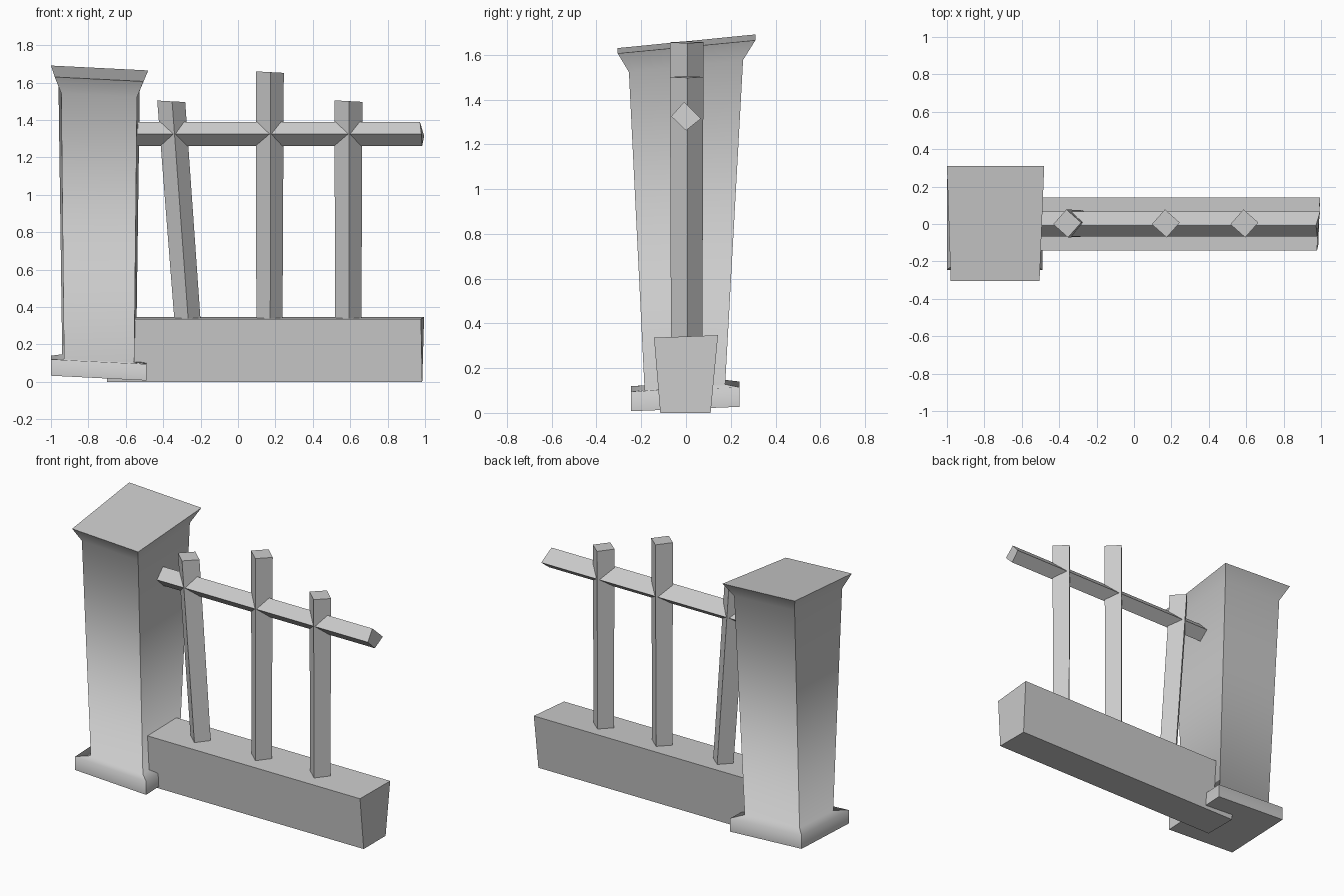
import bpy, bmesh, math

cube = bpy.data.objects.get("Cube")
if cube:
    bpy.data.objects.remove(cube, do_unlink=True)

stone = bpy.data.materials.new("plain grey")
stone.use_nodes = True
GREY = (0.6, 0.6, 0.6, 1)
stone.diffuse_color = GREY
stone.node_tree.nodes["Principled BSDF"].inputs["Base Color"].default_value = GREY


def loft(name, rings, smooth=False):
    """Skin four-sided rings of points, with both ends capped."""
    bm = bmesh.new()
    loops = [[bm.verts.new(p) for p in ring] for ring in rings]
    for a, b in zip(loops, loops[1:]):
        for i in range(4):
            j = (i + 1) % 4
            bm.faces.new((a[i], a[j], b[j], b[i])).smooth = smooth
    bm.faces.new(loops[0][::-1])
    bm.faces.new(loops[-1])
    # Corner edges and cap borders stay crisp
    for loop in loops:
        for v in loop:
            for e in v.link_edges:
                ring_edge = e.other_vert(v) in loop
                if not ring_edge or loop in (loops[0], loops[-1]):
                    e.smooth = False
    bmesh.ops.recalc_face_normals(bm, faces=bm.faces)
    mesh = bpy.data.meshes.new(name)
    bm.to_mesh(mesh)
    bm.free()
    mesh.materials.append(stone)
    obj = bpy.data.objects.new(name, mesh)
    bpy.context.collection.objects.link(obj)
    return obj


def pillar_ring(front, back, x_front, x_back, z, rise):
    """Ring that leans up to the back by rise and down to the right."""
    corners = [(x_front[0], front), (x_front[1], front),
               (x_back[1], back), (x_back[0], back)]
    mid = (front + back) / 2
    return [(x, y, z + rise * (y - mid) / (back - front) - 0.05 * (x + 0.74))
            for x, y in corners]


# Stone pillar: foot, skirt, tapered shaft and flared cap
loft("pillar", [
    pillar_ring(-0.245, 0.24, (-1.0, -0.49), (-1.0, -0.485), 0.03, 0.02),
    pillar_ring(-0.245, 0.24, (-1.0, -0.49), (-1.0, -0.485), 0.117, 0.02),
    pillar_ring(-0.185, 0.175, (-0.93, -0.555), (-0.94, -0.545), 0.125, 0.025),
    pillar_ring(-0.255, 0.255, (-0.945, -0.54), (-0.96, -0.525), 1.56, 0.055),
    pillar_ring(-0.305, 0.31, (-0.98, -0.505), (-1.0, -0.48), 1.648, 0.06),
], smooth=True)

# Foundation block, wider at the top
loft("foundation", [
    [(x, -0.115, 0), (x, 0.11, 0), (x + back, 0.143, 0.347), (x + front, -0.143, 0.336)]
    for x, front, back in ((-0.7, 0, 0), (0.985, -0.007, 0.01))])

# Rail set on its corner
loft("rail", [
    [(x + a, -0.066, 1.325), (x + b, -0.008, 1.39),
     (x + c, 0.067, 1.315), (x + d, 0.0, 1.262)]
    for x, a, b, c, d in ((-0.62, 0, 0, 0, 0), (0.985, -0.005, -0.012, 0.01, 0.0))])


def picket(name, x_low, x_high, top):
    """Square post turned on its corner, slightly thicker at the top."""
    rings = []
    for x, z, r in ((x_low, 0.3, 0.07), (x_high, top, 0.075)):
        tilt = 0 if z < 1 else 0.004
        ring = []
        for i in range(4):
            t = math.pi / 2 * i + 0.06
            ring.append((x + r * math.cos(t), r * math.sin(t) + 0.003,
                         z - tilt * math.cos(t)))
        rings.append(ring)
    loft(name, rings)


picket("leaning_picket", -0.268, -0.357, 1.5)
picket("middle_picket", 0.168, 0.17, 1.656)
picket("outer_picket", 0.59, 0.59, 1.501)
